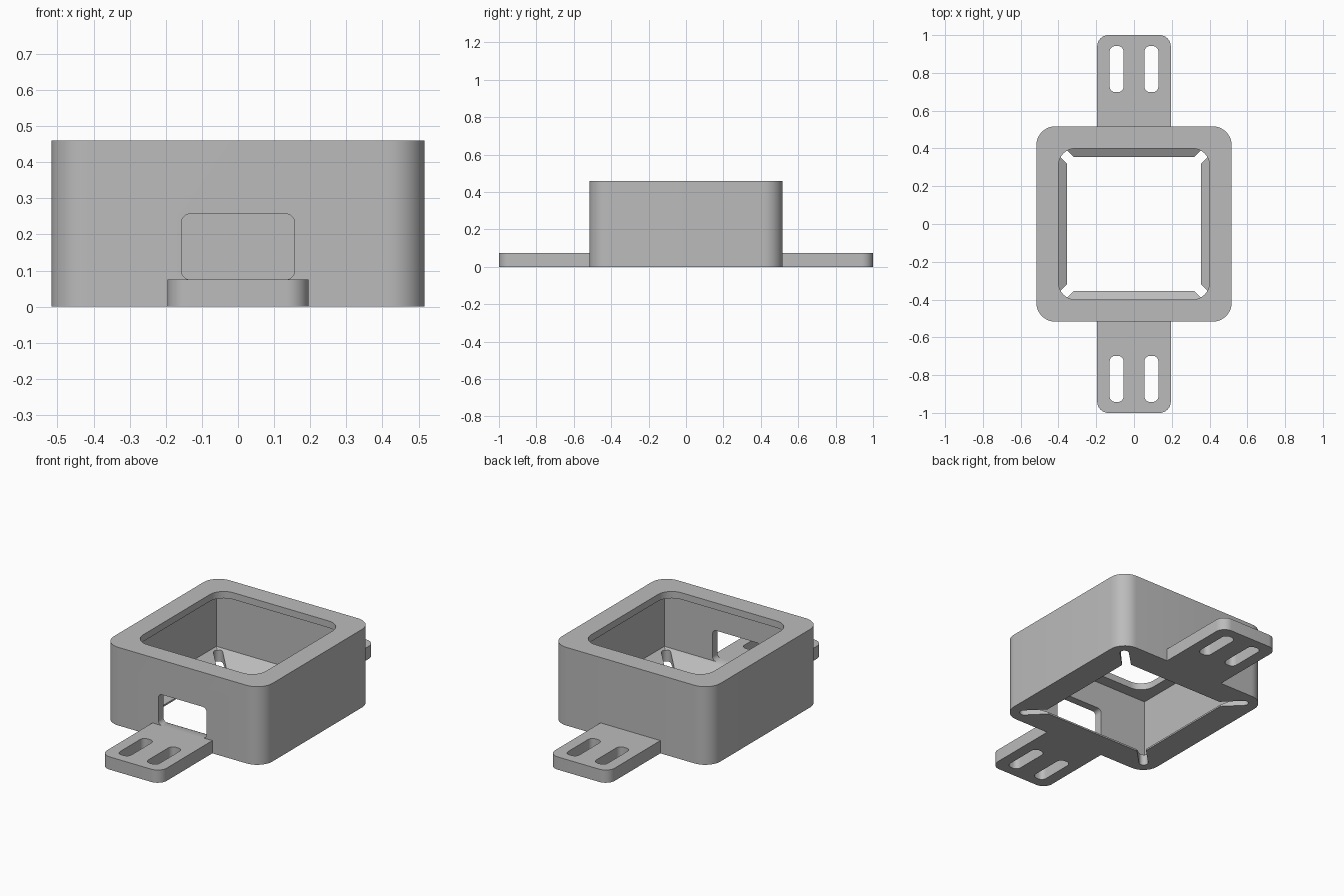
import bpy
import bmesh
from math import sin, cos, pi, radians
from mathutils import Matrix

if "Cube" in bpy.data.objects:
    bpy.data.objects.remove(bpy.data.objects["Cube"], do_unlink=True)

WALL, CAVITY, OPENING, HOLE = 0.517, 0.47, 0.4, 0.355   # half widths
HEIGHT, LIP, TAB = 0.46, 0.42, 0.075                    # levels in z

grey = bpy.data.materials.new("plain_grey")
grey.use_nodes = True
grey.diffuse_color = (0.5, 0.5, 0.5, 1)
grey.node_tree.nodes["Principled BSDF"].inputs["Base Color"].default_value = (0.5, 0.5, 0.5, 1)


def outline(hx, hy, radii=(0, 0, 0, 0), steps=10):
    """Rectangle with one radius per corner, counter-clockwise from +x +y."""
    points = []
    signs = ((1, 1), (-1, 1), (-1, -1), (1, -1))
    for i, ((sx, sy), r) in enumerate(zip(signs, radii)):
        cx, cy = sx * (hx - r), sy * (hy - r)
        if r == 0:
            points.append((cx, cy))
            continue
        for k in range(steps + 1):
            a = pi / 2 * (i + k / steps)
            points.append((cx + r * cos(a), cy + r * sin(a)))
    return points


def loft(name, rings, matrix=Matrix()):
    """Closed solid through a stack of (outline, z) rings."""
    bm = bmesh.new()
    loops = [[bm.verts.new((x, y, z)) for x, y in pts] for pts, z in rings]
    n = len(loops[0])
    for low, high in zip(loops, loops[1:]):
        for i in range(n):
            j = (i + 1) % n
            bm.faces.new((low[i], low[j], high[j], high[i]))
    bm.faces.new(loops[0][::-1])
    bm.faces.new(loops[-1])
    bm.transform(matrix)
    bmesh.ops.recalc_face_normals(bm, faces=bm.faces)
    mesh = bpy.data.meshes.new(name)
    bm.to_mesh(mesh)
    bm.free()
    mesh.materials.append(grey)
    obj = bpy.data.objects.new(name, mesh)
    bpy.context.collection.objects.link(obj)
    return obj


def prism(name, pts, z0, z1, matrix=Matrix()):
    return loft(name, [(pts, z0), (pts, z1)], matrix)


def carve(obj, cutters):
    """Subtract the cutters, remove them and finish the shading."""
    for cutter in cutters:
        cutter.hide_render = True
        mod = obj.modifiers.new("cut", 'BOOLEAN')
        mod.operation, mod.solver, mod.object = 'DIFFERENCE', 'EXACT', cutter
    graph = bpy.context.evaluated_depsgraph_get()
    mesh = bpy.data.meshes.new_from_object(obj.evaluated_get(graph))
    obj.modifiers.clear()
    obj.data = mesh
    mesh.name = obj.name
    for cutter in cutters:
        bpy.data.objects.remove(cutter, do_unlink=True)
    mesh.shade_smooth()
    mesh.set_sharp_from_angle(angle=radians(30))


# Housing: rounded box, hollow, with a top lip and a sloped floor ledge
housing = prism("housing", outline(WALL, WALL, (0.1,) * 4), 0, HEIGHT)
square_hole, square_cavity = outline(HOLE, HOLE), outline(CAVITY, CAVITY)
cutters = [
    loft("cavity_cutter", [(square_hole, -0.1), (square_hole, 0.01),
                           (square_cavity, TAB), (square_cavity, LIP)]),
    prism("opening_cutter", outline(OPENING, OPENING, (0.09,) * 4), 0.3, 0.6),
]

# Cable window in the front wall
upright = Matrix.Translation((0, -0.5, 0.166)) @ Matrix.Rotation(pi / 2, 4, 'X')
cutters.append(prism("window_cutter", outline(0.157, 0.091, (0.025,) * 4), -0.1, 0.1, upright))

# Diagonal relief slots in the floor corners
for i in range(4):
    turn = Matrix.Rotation(pi / 4 + i * pi / 2, 4, 'Z') @ Matrix.Translation((0.515, 0, 0))
    cutters.append(prism("relief_cutter", outline(0.12, 0.025, (0.0249,) * 4), -0.1, 0.1, turn))
carve(housing, cutters)

# Strap tabs, each with two slots
length = 1 - WALL
for name, angle in (("back_tab", 0), ("front_tab", pi)):
    spin = Matrix.Rotation(angle, 4, 'Z')
    tab = prism(name, outline(0.195, length / 2, (0.06, 0.06, 0, 0)), 0, TAB,
                spin @ Matrix.Translation((0, WALL + length / 2, 0)))
    slots = [prism("strap_cutter", outline(0.037, 0.122, (0.03,) * 4), -0.1, 0.2,
                   spin @ Matrix.Translation((side * 0.092, 0.82, 0)))
             for side in (-1, 1)]
    carve(tab, slots)
